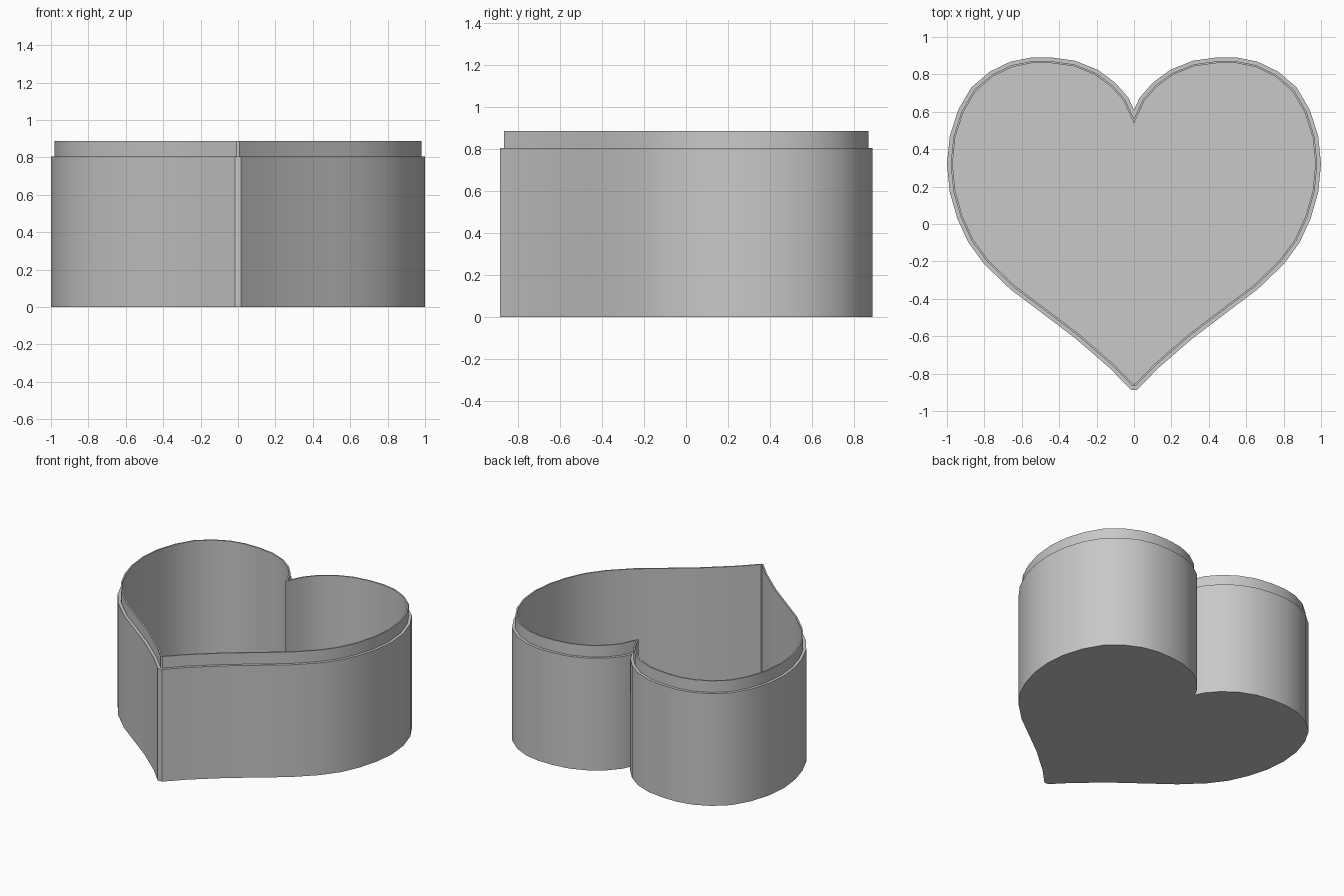
import bpy, bmesh, math
from mathutils import Vector

cube = bpy.data.objects.get("Cube")
if cube:
    bpy.data.objects.remove(cube, do_unlink=True)

# Right half of the heart outline, from the cleft round the lobe to the blunt tip
HALF = [(0, .61), (.03, .675), (.1, .755), (.195, .825), (.315, .873), (.44, .89),
        (.55, .89), (.66, .868), (.77, .815), (.87, .73), (.94, .61), (.985, .47),
        (1, .32), (.985, .17), (.945, .03), (.885, -.1), (.8, -.215), (.66, -.35),
        (.5, -.47), (.315, -.61), (.13, -.77), (.016, -.887)]
outline = [Vector(p) for p in HALF]
outline += [Vector((-x, y)) for x, y in reversed(HALF[1:])]


def inset(points, distance):
    """Move a clockwise outline inward by an even distance, with mitred corners."""
    result = []
    for i, p in enumerate(points):
        a = (p - points[i - 1]).normalized()
        b = (points[(i + 1) % len(points)] - p).normalized()
        na, nb = Vector((a.y, -a.x)), Vector((b.y, -b.x))
        result.append(p + (na + nb) * distance / (1 + na.dot(nb)))
    return result


def stacked_shell(name, rings, material):
    """Bridge (inset, height) rings in order and cap the first and the last."""
    bm = bmesh.new()
    loops = [[bm.verts.new((p.x, p.y, z)) for p in inset(outline, d)] for d, z in rings]
    n = len(outline)
    for low, high in zip(loops, loops[1:]):
        for i in range(n):
            j = (i + 1) % n
            bm.faces.new((low[i], low[j], high[j], high[i]))
    bm.faces.new(loops[0])
    bm.faces.new(loops[-1])
    bmesh.ops.recalc_face_normals(bm, faces=bm.faces)
    mesh = bpy.data.meshes.new(name)
    bm.to_mesh(mesh)
    bm.free()
    mesh.materials.append(material)
    obj = bpy.data.objects.new(name, mesh)
    bpy.context.collection.objects.link(obj)
    return obj


# Plain grey
grey = bpy.data.materials.new("plain grey")
grey.use_nodes = True
colour = (.58, .58, .58, 1)
grey.diffuse_color = colour
grey.node_tree.nodes["Principled BSDF"].inputs["Base Color"].default_value = colour

# Open box: outer wall, ledge for a lid, thin raised lip, inner wall and floor
LEDGE, TOP, FLOOR = .805, .887, .03
box = stacked_shell("heart_box", [(0, 0), (0, LEDGE), (.02, LEDGE),
                                  (.02, TOP), (.03, TOP), (.03, FLOOR)], grey)

bpy.ops.object.select_all(action='DESELECT')
box.select_set(True)
bpy.context.view_layer.objects.active = box
bpy.ops.object.shade_smooth_by_angle(angle=math.radians(30))
